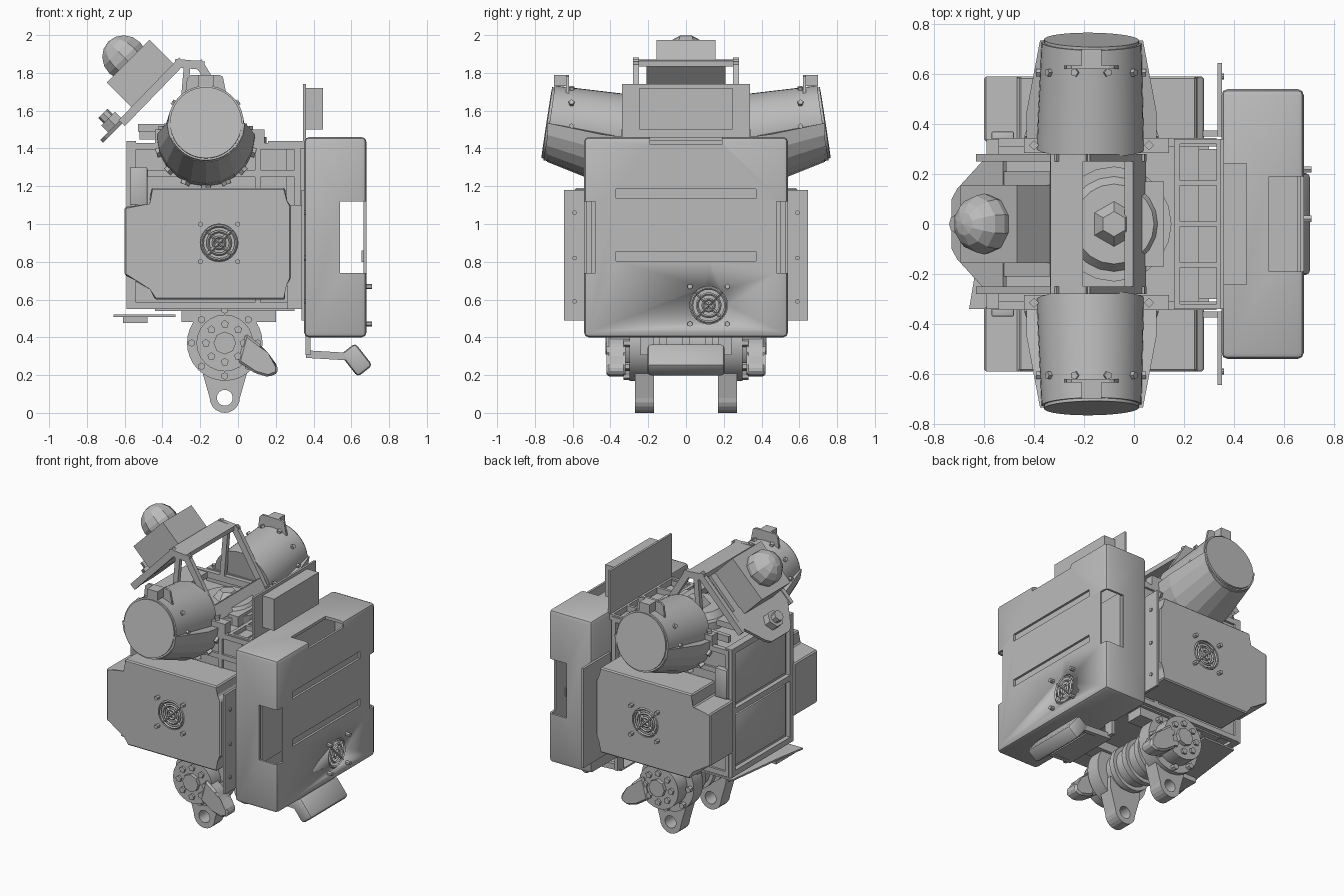
import bpy, bmesh, math
from mathutils import Vector, Matrix

if "Cube" in bpy.data.objects:
    bpy.data.objects.remove(bpy.data.objects["Cube"])

grey = bpy.data.materials.new("plain_grey")
grey.use_nodes = True
grey.diffuse_color = (0.5, 0.5, 0.5, 1)
grey.node_tree.nodes["Principled BSDF"].inputs["Base Color"].default_value = (0.5, 0.5, 0.5, 1)


def finish(name, bm, smooth=False):
    bmesh.ops.recalc_face_normals(bm, faces=bm.faces[:])
    me = bpy.data.meshes.new(name)
    bm.to_mesh(me)
    bm.free()
    ob = bpy.data.objects.new(name, me)
    bpy.context.collection.objects.link(ob)
    me.materials.append(grey)
    if smooth:
        bpy.ops.object.select_all(action='DESELECT')
        ob.select_set(True)
        bpy.context.view_layer.objects.active = ob
        bpy.ops.object.shade_smooth_by_angle(angle=math.radians(35))
    return ob


def box(name, x, y, z, bevel=0.0):
    """Box from (low, high) ranges."""
    bm = bmesh.new()
    bmesh.ops.create_cube(bm, size=1)
    for v in bm.verts:
        v.co = [lo + (c + 0.5) * (hi - lo) for c, (lo, hi) in zip(v.co, (x, y, z))]
    if bevel:
        bmesh.ops.bevel(bm, geom=bm.edges[:], offset=bevel, segments=2, profile=0.5, affect='EDGES')
    return finish(name, bm, bevel > 0)


def rod(name, a, b, r1, r2=None, sides=24):
    """Cylinder or cone between two points."""
    a, b = Vector(a), Vector(b)
    bm = bmesh.new()
    turn = (b - a).to_track_quat('Z', 'Y').to_matrix().to_4x4()
    bmesh.ops.create_cone(bm, cap_ends=True, segments=sides, radius1=r1, radius2=r1 if r2 is None else r2,
                          depth=(b - a).length, matrix=Matrix.Translation((a + b) / 2) @ turn)
    return finish(name, bm, sides > 8)


def slab(name, pts, lo, hi, axis='y', bevel=0.0):
    """Outline in x,z pulled along y, or outline in x,y pulled along z."""
    bm = bmesh.new()
    put = (lambda p, d: (p[0], d, p[1])) if axis == 'y' else (lambda p, d: (p[0], p[1], d))
    rings = [[bm.verts.new(put(p, d)) for p in pts] for d in (lo, hi)]
    n = len(pts)
    bm.faces.new(rings[0])
    bm.faces.new(rings[1])
    for i in range(n):
        j = (i + 1) % n
        bm.faces.new((rings[0][i], rings[0][j], rings[1][j], rings[1][i]))
    if bevel:
        bmesh.ops.bevel(bm, geom=bm.edges[:], offset=bevel, segments=1, affect='EDGES')
    return finish(name, bm)


def bar(name, p, q, w, lo, hi):
    """Flat strut between two x,z points."""
    p, q = Vector(p), Vector(q)
    d = (q - p).normalized() * w / 2
    n = Vector((-d.y, d.x))
    return slab(name, [p - d + n, q + d + n, q + d - n, p - d - n], lo, hi)


def cut(target, cutter):
    cutter.hide_render = True
    cutter.hide_set(True)
    m = target.modifiers.new("cut", 'BOOLEAN')
    m.operation, m.solver, m.object = 'DIFFERENCE', 'EXACT', cutter


def pair(f):
    for s, side in ((1, "back"), (-1, "front")):
        f(s, side)


def span(s, a, b):
    return (a, b) if s > 0 else (-b, -a)


def fan(name, target, c, n):
    """Recessed grille with rings, spokes and four screws."""
    c, n = Vector(c), Vector(n)
    u, up = n.cross(Vector((0, 0, 1))), Vector((0, 0, 1))
    cut(target, rod(name + "_cutter", c - n * 0.03, c + n * 0.03, 0.1))
    rot = n.to_track_quat('Z', 'Y')
    for r in (0.03, 0.06, 0.09):
        bpy.ops.mesh.primitive_torus_add(location=c - n * 0.008, rotation=rot.to_euler(), major_radius=r,
                                         minor_radius=0.008, major_segments=24, minor_segments=4)
        ring = bpy.context.object
        ring.name = name + "_ring"
        ring.data.materials.append(grey)
    for i in range(4):
        t = math.radians(45 + 90 * i)
        d = u * math.cos(t) + up * math.sin(t)
        rod(name + "_spoke", c - n * 0.01, c - n * 0.01 + d * 0.1, 0.01, sides=4)
        rod(name + "_screw", c + d * 0.14 - n * 0.01, c + d * 0.14 + n * 0.03, 0.014, sides=6)


# Backpack: hollow shell with side notches, top notch and grooves
pack = box("backpack", (0.35, 0.68), (-0.54, 0.54), (0.4, 1.46), 0.025)
cut(pack, box("pack_cavity", (0.38, 0.665), (-0.525, 0.525), (0.42, 1.44)))
cut(pack, box("pack_top_notch", (0.54, 0.72), (-0.19, 0.19), (1.42, 1.5)))
for s in (1, -1):
    cut(pack, box("pack_side_notch", (0.54, 0.72), span(s, 0.48, 0.6), (0.74, 1.12)))
fan("pack_fan", pack, (0.68, 0.12, 0.57), (1, 0, 0))
for z in (0.83, 1.16):
    cut(pack, box("pack_groove", (0.66, 0.72), (-0.37, 0.37), (z - 0.025, z + 0.025)))
    box("groove_floor", (0.655, 0.664), (-0.38, 0.38), (z - 0.03, z + 0.03))
box("notch_liner", (0.5, 0.535), (-0.5, 0.5), (0.7, 1.16))
box("rear_plate", (0.345, 0.36), (-0.34, 0.34), (1.4, 1.74))
box("rear_module", (0.36, 0.45), (-0.245, 0.245), (1.5, 1.72))

# Torso core with framed panels
box("torso_core", (-0.56, 0.26), (-0.33, 0.33), (0.57, 1.41))
box("torso_link", (0.26, 0.36), (-0.3, 0.3), (0.6, 1.4))
for z in (0.55, 0.98, 1.4):
    box("chest_rail", (-0.59, -0.54), (-0.34, 0.34), (z, z + 0.04))
for y in (-0.34, 0.3):
    box("chest_post", (-0.59, -0.54), (y, y + 0.04), (0.55, 1.44))
for z in (0.61, 1.04):
    box("chest_panel", (-0.575, -0.55), (-0.28, 0.28), (z, z + 0.35), 0.008)
for i in range(5):
    y = -0.34 + i * 0.165
    box("deck_rib", (0.17, 0.35), (y, y + 0.02), (1.4, 1.44))
for x in (0.16, 0.33):
    box("deck_rail", (x, x + 0.025), (-0.34, 0.34), (1.4, 1.44))
slab("chest_flange", [(-0.66, -0.34), (-0.33, -0.34), (-0.33, 0.3), (-0.57, 0.3), (-0.62, -0.1)], 0.508, 0.52, 'z')
box("flange_block", (-0.61, -0.48), (-0.32, -0.12), (0.475, 0.51))
box("belly_pan", (-0.44, 0.3), (-0.32, 0.32), (0.54, 0.58))


def torso_side(s, side):
    # Side cover with a stepped outline
    outline = [(-0.6, 0.73), (-0.46, 0.66), (-0.44, 0.6), (0.25, 0.6), (0.25, 0.68), (0.28, 0.71), (0.28, 1.1),
               (0.25, 1.12), (0.25, 1.19), (-0.46, 1.19), (-0.46, 1.1), (-0.6, 1.09)]
    cover = slab(side + "_cover", outline, *span(s, 0.33, 0.59), bevel=0.008)
    fan(side + "_fan", cover, (-0.1, s * 0.59, 0.9), (0, s, 0))
    box(side + "_wing", (0.335, 0.352), span(s, 0.35, 0.645), (0.49, 1.18))
    box(side + "_wing_bracket", (0.26, 0.34), span(s, 0.35, 0.375), (0.55, 1.1))
    for z in (0.59, 0.82, 1.06):
        rod(side + "_wing_screw", (0.35, s * 0.59, z), (0.36, s * 0.59, z), 0.012, sides=8)
    box(side + "_chest_block", (-0.57, -0.48), span(s, 0.32, 0.37), (1.1, 1.3), 0.006)
    for x in (-0.57, 0.09, 0.3):
        box(side + "_frame_post", (x, x + 0.03), span(s, 0.31, 0.345), (0.56, 1.42))
    for z in (0.55, 1.25, 1.395):
        box(side + "_frame_rail", (-0.57, 0.33), span(s, 0.31, 0.345), (z, z + 0.035))
    # Shoulder drum, flared collar underneath and top tab
    base, tip = Vector((-0.175, s * 0.3, 1.47)), Vector((-0.17, s * 0.725, 1.535))
    rod(side + "_shoulder_drum", base, tip, 0.215, 0.2, 40)
    rod(side + "_drum_cap", tip, tip + (tip - base).normalized() * 0.012, 0.19, sides=40)
    bm = bmesh.new()
    rings = []
    for y, cz, r in ((0.33, 1.46, 0.26), (0.45, 1.475, 0.26), (0.735, 1.535, 0.206), (0.735, 1.535, 0.19), (0.33, 1.46, 0.19)):
        rings.append([bm.verts.new((-0.17 + r * math.cos(t), s * y, cz - r * math.sin(t)))
                      for t in [math.pi * i / 10 for i in range(11)]])
    for k in range(5):
        for i in range(10):
            a, b = rings[k], rings[(k + 1) % 5]
            bm.faces.new((a[i], a[i + 1], b[i + 1], b[i]))
    for i in (0, 10):
        bm.faces.new([r[i] for r in rings])
    finish(side + "_drum_collar", bm)
    for i in range(7):
        t = math.radians(18 + 24 * i)
        d = Vector((math.cos(t), 0, -math.sin(t)))
        c = Vector((-0.17, s * 0.35, 1.46))
        rod(side + "_collar_rib", c + d * 0.2, c + d * 0.275, 0.024, sides=4)
    for i in range(10):
        d = Vector((math.cos(i * 0.628), 0, math.sin(i * 0.628)))
        c = base.lerp(tip, 0.72)
        rod(side + "_drum_screw", c + d * 0.19, c + d * 0.22, 0.016, sides=5)
    slab(side + "_drum_tab", [(-0.28, 1.68), (-0.06, 1.68), (-0.08, 1.78), (-0.1, 1.79), (-0.25, 1.79), (-0.27, 1.77)],
         *span(s, 0.62, 0.635))
    box(side + "_tab_lug", (-0.21, -0.13), span(s, 0.62, 0.7), (1.73, 1.79))
    box(side + "_shoulder_rail", (-0.44, 0.14), span(s, 0.285, 0.345), (1.4, 1.5))
    for x in (-0.4, -0.29, -0.06, 0.06):
        rod(side + "_rail_screw", (x, s * 0.315, 1.48), (x, s * 0.315, 1.52), 0.02, sides=4)
    # Head yoke side frame
    path = [(-0.6, 1.55), (-0.31, 1.85), (-0.2, 1.84), (0.02, 1.48), (-0.5, 1.47)]
    for p, q in zip(path, path[1:]):
        bar(side + "_yoke_strut", p, q, 0.045, *span(s, 0.25, 0.28))
    bar(side + "_yoke_brace", (-0.27, 1.83), (-0.3, 1.48), 0.035, *span(s, 0.25, 0.28))
    # Hip flange, hub, lug and rear lobe
    hip = lambda y: Vector((-0.07, s * y, 0.37))
    rod(side + "_hip_flange", hip(0.2), hip(0.3), 0.2, sides=32)
    rod(side + "_hip_hub", hip(0.3), hip(0.4), 0.15, sides=24)
    rod(side + "_hip_cap", hip(0.4), hip(0.425), 0.06, sides=8)
    for i in range(8):
        d = Vector((math.cos(i * math.pi / 4), 0, math.sin(i * math.pi / 4)))
        rod(side + "_flange_bolt", hip(0.29) + d * 0.175, hip(0.33) + d * 0.175, 0.02, sides=6)
        rod(side + "_hub_bolt", hip(0.39) + d * 0.1, hip(0.415) + d * 0.1, 0.022, sides=5)
    arc = [(-0.07 + 0.08 * math.cos(t), 0.08 + 0.08 * math.sin(t)) for t in [math.pi * (1 + i / 10) for i in range(11)]]
    lug = slab(side + "_hip_lug", arc + [(0.05, 0.22), (0.05, 0.3), (-0.19, 0.3), (-0.19, 0.22)], *span(s, 0.17, 0.27))
    cut(lug, rod(side + "_lug_hole", (-0.07, s * 0.1, 0.08), (-0.07, s * 0.34, 0.08), 0.042))
    slab(side + "_hip_lobe", [(0.0, 0.27), (0.09, 0.21), (0.16, 0.19), (0.21, 0.21), (0.21, 0.25), (0.15, 0.31),
                              (0.12, 0.36), (0.04, 0.42)], *span(s, 0.32, 0.42), bevel=0.012)
    box(side + "_hip_mount", (-0.3, 0.2), span(s, 0.18, 0.3), (0.48, 0.56))
    # Tail arm
    bar(side + "_tail_arm", (0.38, 0.31), (0.55, 0.3), 0.04, *span(s, 0.17, 0.2))
    bar(side + "_tail_hanger", (0.37, 0.42), (0.37, 0.32), 0.025, *span(s, 0.17, 0.24))


pair(torso_side)

# Hip axle with rings
rod("hip_axle", (-0.07, -0.25, 0.37), (-0.07, 0.25, 0.37), 0.13)
for y in (-0.12, 0, 0.12):
    rod("axle_ring", (-0.07, y - 0.02, 0.37), (-0.07, y + 0.02, 0.37), 0.155)

# Tail block, tilted
tail = box("tail_block", (-0.075, 0.075), (-0.205, 0.205), (-0.05, 0.05), 0.02)
tail.location, tail.rotation_euler = (0.627, 0.28, 0), (0, math.radians(52), 0)
tail.location = (0.627, 0, 0.28)
box("tail_plate", (0.36, 0.52), (-0.18, 0.18), (0.29, 0.3))

# Neck turntable and yoke cross members
rod("neck_base", (-0.08, 0, 1.4), (-0.08, 0, 1.46), 0.23, sides=20)
rod("neck_ring", (-0.08, 0, 1.46), (-0.08, 0, 1.5), 0.19, 0.16, 20)
rod("neck_cap", (-0.08, 0, 1.5), (-0.08, 0, 1.55), 0.09, 0.05, 6)
box("neck_deck", (0.0, 0.12), (-0.17, 0.17), (1.4, 1.48))
box("front_tray", (-0.53, -0.36), (-0.18, 0.18), (1.49, 1.53))
bar("yoke_top", (-0.32, 1.855), (-0.22, 1.85), 0.03, -0.28, 0.28)
bar("yoke_rear_foot", (-0.01, 1.53), (0.02, 1.48), 0.04, -0.28, 0.28)
bar("yoke_brow", (-0.55, 1.6), (-0.32, 1.84), 0.02, -0.21, 0.21)

# Face plate, head box, dome and knob share one tilted frame
tilt = Matrix.Translation((-0.56, 0, 1.6)) @ Matrix.Rotation(math.radians(-45), 4, 'Y')
plate = slab("face_plate", [(-0.23, -0.1), (-0.2, -0.14), (-0.02, -0.28), (0.06, -0.28), (0.06, 0.28),
                            (-0.02, 0.28), (-0.2, 0.14), (-0.23, 0.1)], -0.01, 0.01, 'z')
head = box("head_box", (0.01, 0.33), (-0.157, 0.157), (0.005, 0.2))
knob = rod("knob_base", (-0.12, 0, 0), (-0.12, 0, 0.06), 0.06, sides=6)
pin = rod("knob_pin", (-0.12, 0, 0.06), (-0.12, 0, 0.1), 0.035, sides=8)
for ob in (plate, head, knob, pin):
    ob.matrix_world = tilt
bm = bmesh.new()
bmesh.ops.create_uvsphere(bm, u_segments=10, v_segments=8, radius=0.122,
                          matrix=Matrix.Translation((-0.6, 0, 1.88)) @ Matrix.Rotation(math.radians(-45), 4, 'Y'))
finish("head_dome", bm)
